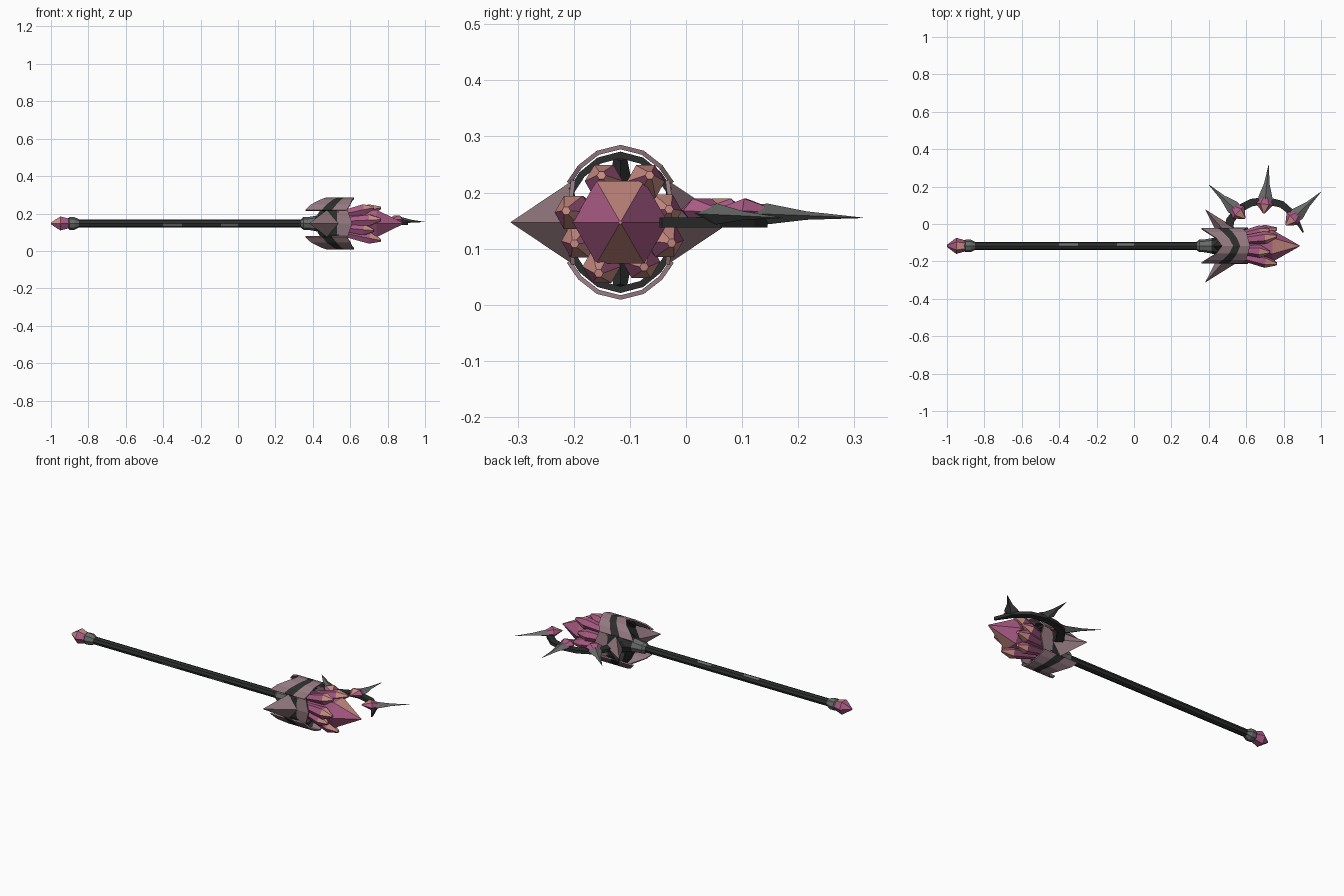
import bpy, bmesh
from math import sin, cos, pi, radians
from mathutils import Vector

if "Cube" in bpy.data.objects:
    bpy.data.objects.remove(bpy.data.objects["Cube"])

AXIS = Vector((0, -0.117, 0.147))   # centre line of the staff


def material(name, rgb):
    m = bpy.data.materials.new(name)
    m.use_nodes = True
    m.diffuse_color = (*rgb, 1)
    bsdf = m.node_tree.nodes["Principled BSDF"]
    bsdf.inputs["Base Color"].default_value = (*rgb, 1)
    bsdf.inputs["Roughness"].default_value = 0.8
    return m


DARK = material("dark iron", (0.025, 0.027, 0.027))
GREY = material("worn grey", (0.14, 0.145, 0.145))
ROSE = material("rose grey", (0.29, 0.19, 0.215))
PINK = material("magenta crystal", (0.40, 0.105, 0.235))
PEACH = material("peach crystal", (0.60, 0.27, 0.23))


def build(name, verts, faces, mats, rule=None, thick=0, closed=True):
    """Make a mesh object; rule(face index) picks the material."""
    me = bpy.data.meshes.new(name)
    me.from_pydata([tuple(v) for v in verts], [], faces)
    for m in mats:
        me.materials.append(m)
    if rule:
        for p in me.polygons:
            p.material_index = rule(p.index)
    if closed:
        bm = bmesh.new()
        bm.from_mesh(me)
        bmesh.ops.recalc_face_normals(bm, faces=bm.faces)
        bm.to_mesh(me)
        bm.free()
    ob = bpy.data.objects.new(name, me)
    bpy.context.collection.objects.link(ob)
    if thick:
        mod = ob.modifiers.new("thickness", "SOLIDIFY")
        mod.thickness = thick
        mod.offset = 0
    return ob


def lathe(name, profile, mats, rule=None, n=6, origin=AXIS, axis=(1, 0, 0), flat=1):
    """Spin (distance, radius) pairs round an axis; rule(ring, side) picks the colour."""
    turn = Vector(axis).to_track_quat('X', 'Z')
    verts = [turn @ Vector((d, r * cos(2 * pi * i / n), flat * r * sin(2 * pi * i / n))) + Vector(origin)
             for d, r in profile for i in range(n)]
    rings = len(profile) - 1
    faces = [(k * n + i, k * n + (i + 1) % n, (k + 1) * n + (i + 1) % n, (k + 1) * n + i)
             for k in range(rings) for i in range(n)]
    faces += [tuple(range(n)), tuple(range(rings * n, rings * n + n))]
    pick = (lambda f: rule(min(f // n, rings - 1), f % n)) if rule else None
    return build(name, verts, faces, mats, pick)


def grid_faces(rows, cols):
    return [(r * cols + c, r * cols + c + 1, (r + 1) * cols + c + 1, (r + 1) * cols + c)
            for r in range(rows - 1) for c in range(cols - 1)]


# Shaft, with worn patches on two short sections
lathe("shaft", [(x, 0.022) for x in (-0.87, -0.4, -0.3, -0.09, 0, 0.36)], [DARK, GREY],
      lambda ring, side: int(ring in (1, 3) and side in (1, 4)), n=8)

# Pommel
lathe("pommel_collar", [(-0.915, 0.022), (-0.9, 0.034), (-0.875, 0.034), (-0.85, 0.022)], [GREY], n=8)
lathe("pommel_crystal", [(-1, 0.006), (-0.95, 0.043), (-0.89, 0.026)], [PINK, PEACH],
      lambda ring, side: int(ring == 0 and side in (2, 4) or ring == 1 and side == 1))

# Head socket
lathe("head_collar", [(0.335, 0.022), (0.35, 0.034), (0.375, 0.034), (0.42, 0.042)], [GREY], n=8)
lathe("head_socket", [(0.37, 0.03), (0.43, 0.045), (0.5, 0.066), (0.56, 0.06)], [DARK], n=8)

# Main crystal with six faces
lathe("main_crystal", [(0.5, 0.045), (0.74, 0.085), (0.885, 0.003)], [PINK, PEACH],
      lambda ring, side: int(ring == 1 and side in (1, 4)))

# Small crystals fanned round the main one
for k, angle in enumerate((15, 58, 112, 168, 205, 247, 298, 338)):
    a = radians(angle)
    out = Vector((0, cos(a), sin(a)))
    length = 0.25 if k % 2 else 0.21
    lathe("small_crystal_%d" % (k + 1),
          [(0, 0.018), (length * 0.76, 0.034), (length, 0.008)], [PINK, PEACH],
          lambda ring, side: int(ring == 1 and side % 3 != 0),
          origin=AXIS + Vector((0.52, 0, 0)) + out * 0.045,
          axis=Vector((1, 0, 0)) + out * 0.22)

# Arched guards above and below: (side offset, height, back x, front x)
half = [(0, 0.134, 0.47, 0.62), (0.04, 0.124, 0.44, 0.61),
        (0.072, 0.099, 0.39, 0.6), (0.092, 0.07, 0.36, 0.58)]
arch = [(-y, z, b, f) for y, z, b, f in reversed(half[1:])] + half
for label, s in (("upper", 1), ("lower", -1)):
    verts = [AXIS + Vector((b + (f - b) * t, y, s * z))
             for y, z, b, f in arch for t in (0, 0.4, 0.65, 1)]
    build(label + "_guard", verts, grid_faces(len(arch), 4), [ROSE, DARK],
          lambda i: int(i % 3 == 1), thick=0.008)
    # Dark inner rib
    verts = [AXIS + Vector((x, y * 0.95, s * (z - 0.014))) for y, z, b, f in arch for x in (0.47, 0.54)]
    build(label + "_rib", verts, grid_faces(len(arch), 2), [DARK], thick=0.012)
    # Strut from socket to guard
    lathe(label + "_strut", [(0, 0.028), (0.085, 0.012)], [DARK], n=4,
          origin=AXIS + Vector((0.45, 0, s * 0.035)), axis=(0.4, 0, s))

# Side horns sweeping out and back, with plates in front of them
for label, s in (("left", 1), ("right", -1)):
    pts = [(0.38, 0.196, 0), (0.44, 0.078, 0), (0.48, 0.083, 0.076), (0.55, 0.09, 0), (0.48, 0.083, -0.076)]
    verts = [AXIS + Vector((x, s * y, z)) for x, y, z in pts]
    build(label + "_horn", verts, [(0, 1, 2), (0, 2, 3), (0, 3, 4), (0, 4, 1), (1, 2, 3, 4)],
          [ROSE, DARK], lambda i: int(i == 4))
    verts = [AXIS + Vector((x, s * y, z)) for y, z in ((0.084, -0.075), (0.094, 0), (0.084, 0.075))
             for x in (0.48, 0.53, 0.61 if z == 0 else 0.585)]
    build(label + "_plate", verts, grid_faces(3, 3), [DARK, ROSE], lambda i: i % 2, thick=0.008)
    lathe(label + "_strut", [(0, 0.026), (0.055, 0.016)], [DARK], n=4,
          origin=AXIS + Vector((0.47, s * 0.035, 0)), axis=(0.3, s, 0))

# Flat hooked arm: (x, y, width)
path = [(0.5, -0.05, 0.05), (0.515, 0.02, 0.045), (0.56, 0.08, 0.042), (0.63, 0.115, 0.04),
        (0.71, 0.125, 0.04), (0.79, 0.105, 0.038), (0.855, 0.05, 0.034), (0.905, -0.045, 0.008)]
verts = []
for i, (x, y, w) in enumerate(path):
    a, b = path[max(i - 1, 0)], path[min(i + 1, len(path) - 1)]
    normal = Vector((a[1] - b[1], b[0] - a[0], 0)).normalized() * w / 2
    verts += [Vector((x, y, 0.147)) - normal, Vector((x, y, 0.147)) + normal]
build("hooked_arm", verts, grid_faces(len(path), 2), [DARK], thick=0.018)

# Spikes on the arm, each with a crystal set at its root
spikes = [((0.55, 0.07), (0.4, 0.21)), ((0.7, 0.115), (0.72, 0.315)), ((0.855, 0.035), (1.0, 0.172))]
for k, (root, tip) in enumerate(spikes):
    base = Vector((*root, 0.163))
    reach = Vector((*tip, 0.155)) - base
    size = reach.length
    lathe("arm_spike_%d" % (k + 1), [(-0.01, 0.03), (0.03, 0.037), (size * 0.5, 0.015), (size, 0.001)],
          [GREY], n=4, origin=base, axis=reach, flat=0.5)
    lathe("arm_crystal_%d" % (k + 1), [(-0.06, 0.004), (-0.01, 0.046), (0.045, 0.008)],
          [PINK, PEACH], lambda ring, side: int(ring == 0 and side == 1),
          origin=base + Vector((0, 0, 0.004)), axis=reach, flat=0.55)
